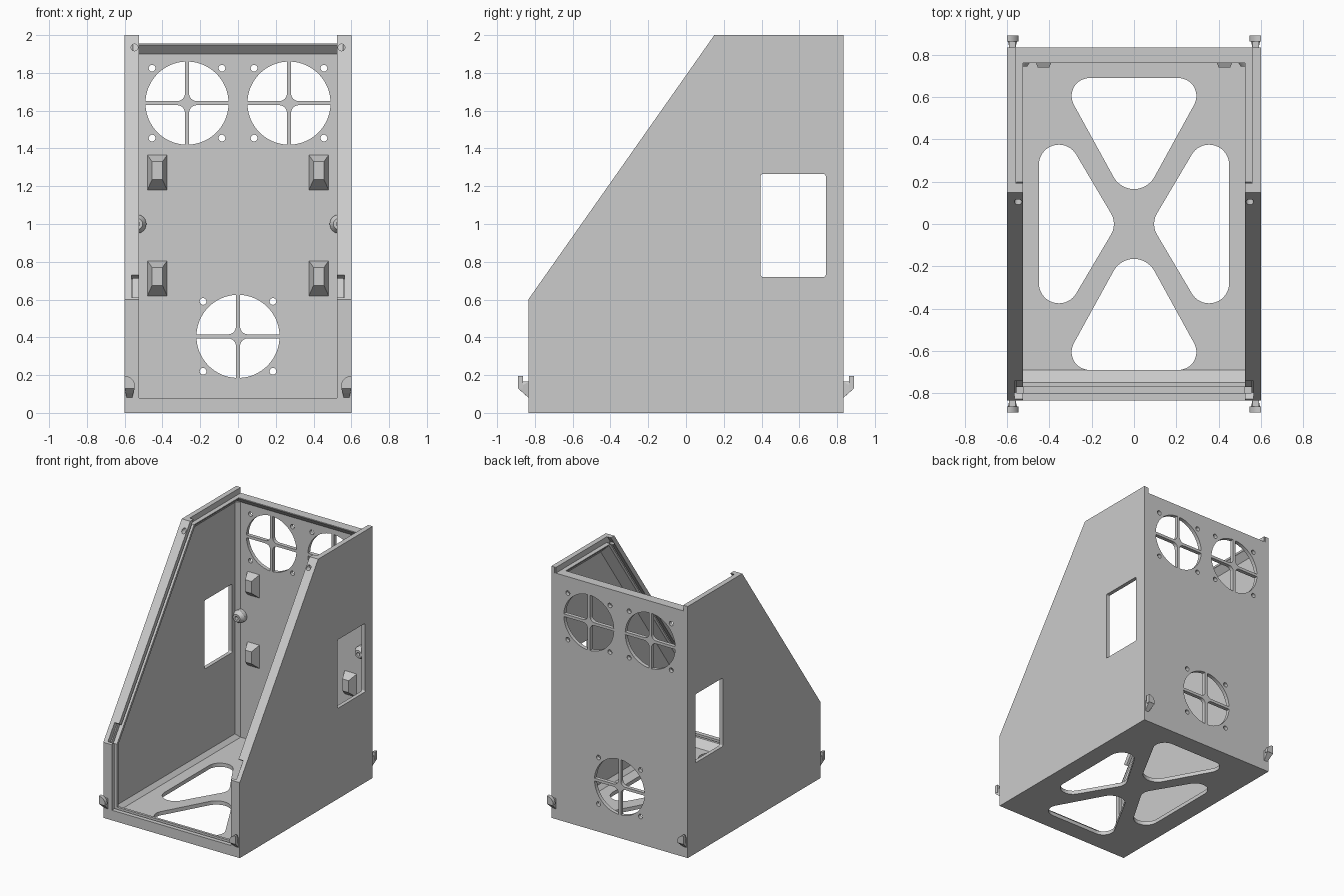
import bpy, bmesh, math
from mathutils import Vector
from mathutils.geometry import tessellate_polygon, convex_hull_2d

cube = bpy.data.objects.get("Cube")
if cube:
    bpy.data.objects.remove(cube)

GREY = (0.6, 0.6, 0.6, 1)
grey = bpy.data.materials.new("plain grey")
grey.use_nodes = True
grey.diffuse_color = GREY
grey.node_tree.nodes["Principled BSDF"].inputs["Base Color"].default_value = GREY

PLACE = {"x": lambda u, v, w: (w, u, v),
         "y": lambda u, v, w: (u, w, v),
         "z": lambda u, v, w: (u, v, w)}


def finish(name, bm):
    bmesh.ops.recalc_face_normals(bm, faces=bm.faces[:])
    mesh = bpy.data.meshes.new(name)
    bm.to_mesh(mesh)
    bm.free()
    mesh.materials.append(grey)
    obj = bpy.data.objects.new(name, mesh)
    bpy.context.collection.objects.link(obj)
    return obj


def loft(name, rings, loops):
    """Join matching rings of points; loops describe the cap outline and its holes."""
    bm = bmesh.new()
    rows = [[bm.verts.new(p) for p in ring] for ring in rings]
    caps = tessellate_polygon([[Vector((u, v, 0)) for u, v in loop] for loop in loops])
    for row in (rows[0], rows[-1]):
        for tri in caps:
            bm.faces.new([row[i] for i in tri])
    for low, high in zip(rows, rows[1:]):
        start = 0
        for loop in loops:
            n = len(loop)
            for i in range(n):
                p, q = start + i, start + (i + 1) % n
                bm.faces.new((low[p], low[q], high[q], high[p]))
            start += n
    return finish(name, bm)


def prism(name, loops, axis, a, b):
    flat = [p for loop in loops for p in loop]
    return loft(name, [[PLACE[axis](u, v, w) for u, v in flat] for w in (a, b)], loops)


def hull(name, points):
    bm = bmesh.new()
    for p in points:
        bm.verts.new(p)
    result = bmesh.ops.convex_hull(bm, input=bm.verts[:])
    spare = {v for v in result["geom_interior"] if isinstance(v, bmesh.types.BMVert)}
    bmesh.ops.delete(bm, geom=list(spare), context="VERTS")
    return finish(name, bm)


def cut(obj, cutter):
    mod = obj.modifiers.new("cut", "BOOLEAN")
    mod.operation, mod.solver, mod.object = "DIFFERENCE", "EXACT", cutter
    bpy.context.view_layer.update()
    graph = bpy.context.evaluated_depsgraph_get()
    mesh = bpy.data.meshes.new_from_object(obj.evaluated_get(graph))
    obj.modifiers.clear()
    obj.data = mesh
    bpy.data.objects.remove(cutter)


def rect(u0, v0, u1, v1):
    return [(u0, v0), (u1, v0), (u1, v1), (u0, v1)]


def arc(u, v, r, a0, a1, n):
    return [(u + r * math.cos(math.radians(a0 + (a1 - a0) * i / n)),
             v + r * math.sin(math.radians(a0 + (a1 - a0) * i / n))) for i in range(n + 1)]


def circle(u, v, r, n=24):
    return arc(u, v, r, 0, 360, n)[:-1]


def rounded(discs):
    pts = [Vector(p) for d in discs for p in circle(*d, 40)]
    return [tuple(pts[i]) for i in convex_hull_2d(pts)]


def fan_holes(u, v):
    """Four rounded quadrants around a cross, with four screw holes."""
    r, gap, fillet = 0.22, 0.011, 0.04
    edge = math.degrees(math.asin(gap / r))
    quarter = arc(0, 0, r, edge, 90 - edge, 16)
    quarter += arc(gap + fillet, gap + fillet, fillet, 180, 270, 6)
    loops = []
    for su in (-1, 1):
        for sv in (-1, 1):
            loops.append([(u + su * p, v + sv * q) for p, q in quarter])
            loops.append(circle(u + su * 0.185, v + sv * 0.185, 0.018, 16))
    return loops


X, Y, T = 0.6, 0.835, 0.03     # half width, half depth, wall thickness
XI, YI = X - T, Y - T
RIM, LEDGE = 0.525, 1.955

# Floor with four rounded openings
floor_holes = []
for s in (-1, 1):
    floor_holes.append(rounded([(-0.21, s * 0.605, 0.085), (0.21, s * 0.605, 0.085),
                                (0, s * 0.275, 0.11)]))
    floor_holes.append(rounded([(s * 0.355, -0.28, 0.095), (s * 0.355, 0.28, 0.095),
                                (s * 0.195, 0, 0.1)]))
prism("floor", [rect(-XI, -Y, XI, YI)] + floor_holes, "z", 0, T)

# Back wall with three fan grilles and a flange along the top
fans = fan_holes(-0.27, 1.64) + fan_holes(0.27, 1.64) + fan_holes(0, 0.405)
prism("back_wall", [rect(-XI, 0, XI, LEDGE)] + fans, "y", YI, Y)
prism("back_top_flange", [[(YI, LEDGE), (0.76, LEDGE), (0.76, 1.948), (YI, 1.9)]],
      "x", -XI, XI)

# Rim section: inward distance from the opening, and height above the wall
section = [(0, 0), (0, 1), (0.035, 1), (0.035, 0.3), (0.065, 0.3), (0.065, 1),
           (0.085, 1), (0.145, 0)]
prism("front_sill", [[(-Y + d, T + h * 0.05) for d, h in section]], "x", -RIM, RIM)

# Opening path in y and z, with the inward mitre direction at each point
path = [(-Y, T, 1, 0), (-Y, 0.6, 1, -0.316), (0.15, 2, 1.223, 0)]

for s, side in ((1, "left"), (-1, "right")):
    # Sloped side wall with its window
    outline = [(-Y, 0), (Y, 0), (Y, 2), (0.15, 2), (-Y, 0.6)]
    window = rounded([(y, z, 0.012) for y in (0.407, 0.728) for z in (0.732, 1.253)])
    prism(side + "_wall", [outline, window], "x", s * XI, s * X)

    # Grooved rim following the front edge and the slope
    rings = [[(s * (XI - h * (XI - RIM)), y + d * my, z + d * mz) for d, h in section]
             for y, z, my, mz in path]
    rim = loft(side + "_rim", rings, [section])
    cut(rim, prism("lid_cutter", [rect(0.195, LEDGE, 0.5, 2.1)], "x", s * 0.5, s * 0.56))
    cut(rim, prism("screw_cutter", [circle(s * 0.548, 1.935, 0.018)], "y", 0.0, 0.16))
    cut(rim, prism("entry_cutter", [[(-0.845, 0.625), (-0.797, 0.59),
                                     (-0.713, 0.71), (-0.762, 0.745)]],
                   "x", s * 0.5, s * 0.565))

    # Ledge and fin along the top edge
    ledge = prism(side + "_top_ledge", [[(s * x, z) for x, z in (
        (XI, 1.9), (RIM, 1.948), (RIM, LEDGE), (0.56, LEDGE), (0.56, 2), (XI, 2))]],
        "y", 0.2, Y - 0.001)
    cut(ledge, prism("screw_cutter", [circle(s * 0.545, 0.8, 0.012)], "z", 1.92, 2.1))

    # Chamfers in the inner corners
    prism(side + "_back_corner", [[(s * XI, YI), (s * 0.54, YI), (s * XI, 0.775)]],
          "z", T, 1.9)
    prism(side + "_floor_corner", [[(s * XI, T), (s * 0.54, T), (s * XI, 0.06)]],
          "y", -0.7, YI)

    # Tapered clips on the back wall
    for z, level in ((0.62, "lower"), (1.18, "upper")):
        base = [(s * x, YI, h) for x, h in rect(0.375, z, 0.48, z + 0.185)]
        nose = [(s * x, 0.74, h) for x, h in rect(0.4, z + 0.055, 0.455, z + 0.15)]
        hull(side + "_" + level + "_clip", base + nose)

    # Screw boss on the back wall
    boss = hull(side + "_boss", [(u, y, v) for r, y in ((0.05, YI), (0.05, 0.775), (0.03, 0.745))
                                 for u, v in circle(s * 0.54 - s * 0.005, 1, r)])
    cut(boss, prism("boss_cutter", [circle(s * 0.535, 1, 0.014)], "y", 0.7, 0.79))

    # Rounded hooks at the bottom corners
    for t, end in ((1, "back"), (-1, "front")):
        face = arc(0.6, 0.14, 0.055, 90, 180, 8) + [(0.6, 0.13), (0.547, 0.13)]
        hull(f"{side}_{end}_hook_tip", [(s * u, t * y, v) for u, v in face
                                        for y in (0.862, 0.89)])
        root = [(s * u, t * (Y - 0.002), v) for u, v in rect(0.56, 0.08, 0.59, 0.165)]
        neck = [(s * u, t * 0.862, v) for u, v in rect(0.56, 0.105, 0.59, 0.165)]
        toe = [(s * u, t * 0.89, 0.131) for u in (0.547, 0.6)]
        hull(f"{side}_{end}_hook_stem", root + neck + toe)
